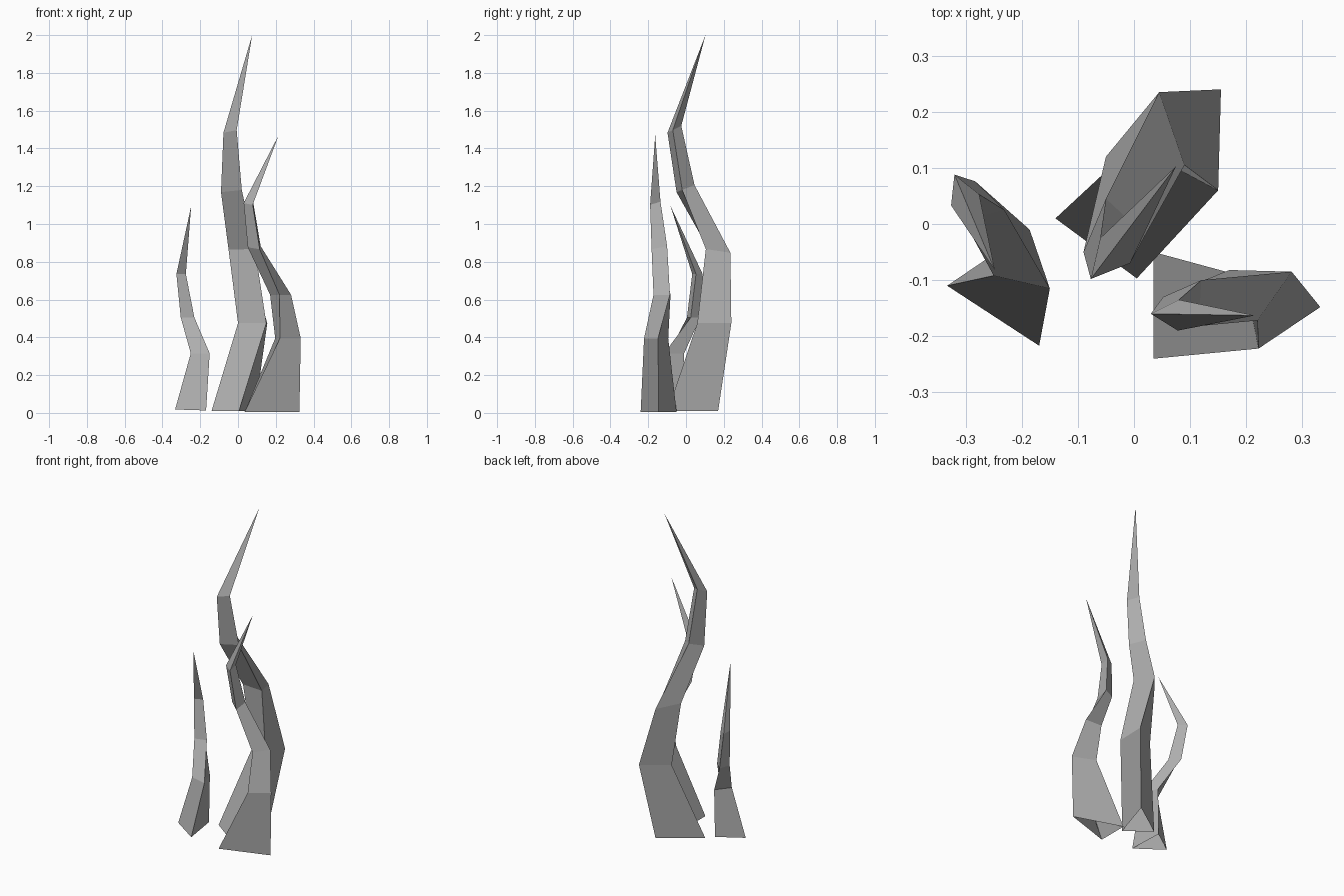
import bpy, bmesh

# dark grey for all spikes
grey = bpy.data.materials.new("dark_grey")
grey.diffuse_color = (0.43, 0.43, 0.43, 1)


def spike(name, rings, tip):
    """Three-sided bent spike, open below: each ring is height, tilt along y, three corners."""
    bm = bmesh.new()
    loops = []
    for z, tilt, *corners in rings:
        mid = sum(y for _, y in corners) / 3
        loops.append([bm.verts.new((x, y, z + tilt * (y - mid))) for x, y in corners])
    # walls between neighbouring rings
    for low, high in zip(loops, loops[1:]):
        for i in range(3):
            j = (i + 1) % 3
            bm.faces.new((low[i], low[j], high[j], high[i]))
    # pointed top
    point = bm.verts.new(tip)
    for i in range(3):
        bm.faces.new((loops[-1][i], loops[-1][(i + 1) % 3], point))
    mesh = bpy.data.meshes.new(name)
    bm.to_mesh(mesh)
    bm.free()
    mesh.materials.append(grey)
    bpy.context.collection.objects.link(bpy.data.objects.new(name, mesh))


# Tall middle spike
spike("tall_spike", [
    (0.01, 0, (-0.14, 0.01), (0.005, -0.097), (0.09, 0.17)),
    (0.475, 0, (0.0, 0.14), (0.15, 0.06), (0.155, 0.24)),
    (0.86, -0.15, (-0.05, 0.12), (0.09, 0.105), (0.045, 0.235)),
    (1.185, 0.4, (-0.09, -0.05), (0.02, -0.02), (-0.05, 0.045)),
    (1.50, 0.5, (-0.077, -0.098), (-0.007, -0.07), (-0.06, -0.025)),
], (0.075, 0.103, 2.0))

# Medium right spike
spike("medium_spike", [
    (0.005, 0, (0.035, -0.05), (0.035, -0.24), (0.325, -0.145)),
    (0.395, 0, (0.197, -0.094), (0.222, -0.222), (0.332, -0.148)),
    (0.625, 0, (0.17, -0.082), (0.22, -0.172), (0.281, -0.085)),
    (0.875, 0.2, (0.052, -0.13), (0.115, -0.182), (0.12, -0.10)),
    (1.11, 0.3, (0.03, -0.16), (0.078, -0.19), (0.08, -0.135)),
], (0.215, -0.163, 1.47))

# Short left spike
spike("short_spike", [
    (0.018, 0.05, (-0.333, -0.11), (-0.169, -0.217), (-0.19, -0.013)),
    (0.315, 0, (-0.25, -0.092), (-0.15, -0.115), (-0.186, -0.01)),
    (0.505, 0, (-0.303, 0.005), (-0.231, 0.025), (-0.283, 0.076)),
    (0.735, 0, (-0.326, 0.033), (-0.276, 0.053), (-0.32, 0.088)),
], (-0.248, -0.082, 1.095))
